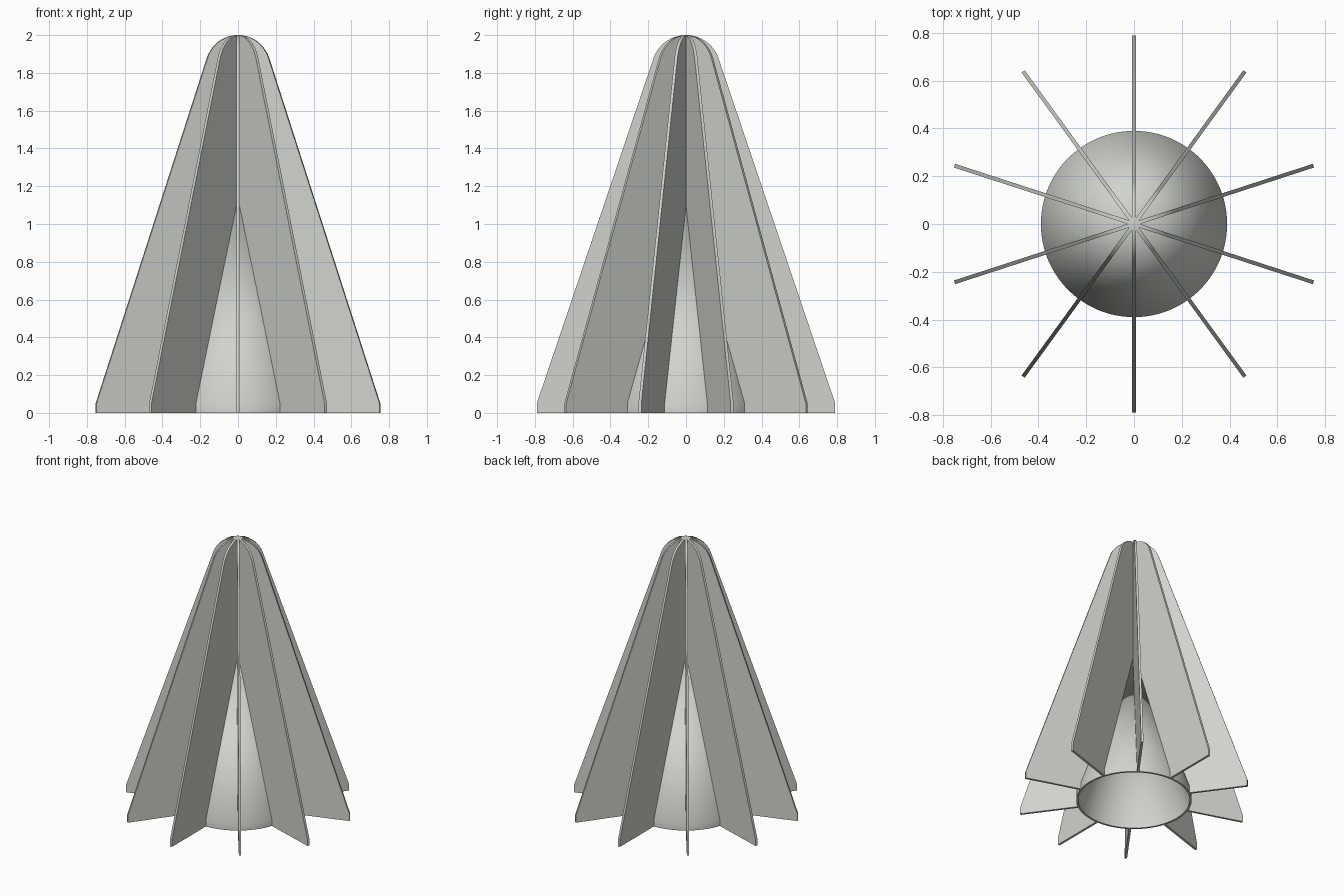
import bpy, bmesh, math
from mathutils import Matrix

if "Cube" in bpy.data.objects:
    bpy.data.objects.remove(bpy.data.objects["Cube"])

FINS = 10
FIN_T = 0.016      # fin thickness
FIN_R = 0.79       # outer radius of the fins
BAND = 0.05        # height of the upright foot band
CONE_R, CONE_H = 0.39, 1.17
WALL = 0.014
DOME = 0.182       # radius of the rounded fin tops

grey = bpy.data.materials.new("light_grey")
grey.diffuse_color = (0.64, 0.64, 0.61, 1)
grey.use_nodes = True
grey.node_tree.nodes["Principled BSDF"].inputs["Base Color"].default_value = grey.diffuse_color


def finish(bm, name):
    bmesh.ops.recalc_face_normals(bm, faces=bm.faces)
    mesh = bpy.data.meshes.new(name)
    bm.to_mesh(mesh)
    bm.free()
    mesh.materials.append(grey)
    obj = bpy.data.objects.new(name, mesh)
    bpy.context.collection.objects.link(obj)
    bpy.context.view_layer.objects.active = obj
    obj.select_set(True)
    bpy.ops.object.shade_smooth_by_angle(angle=math.radians(30))
    obj.select_set(False)
    return obj


# Hollow cone with a short upright band at its foot
bm = bmesh.new()
profile = [(0, CONE_H), (CONE_R, BAND), (CONE_R, 0),
           (CONE_R - WALL, 0), (CONE_R - WALL, BAND), (0, CONE_H - 0.045)]
verts = [bm.verts.new((r, 0, z)) for r, z in profile]
edges = [bm.edges.new(pair) for pair in zip(verts, verts[1:])]
bmesh.ops.spin(bm, geom=verts + edges, cent=(0, 0, 0), axis=(0, 0, 1),
               angle=math.tau, steps=96)
bmesh.ops.remove_doubles(bm, verts=bm.verts, dist=1e-4)
finish(bm, "hollow_cone")

# Fin outline: inner edge buried in the cone wall, sloping outer edge, round top
tilt = math.atan(0.337)
outline = [(0, CONE_H - 0.02), (CONE_R - WALL / 2, BAND), (CONE_R - WALL / 2, 0),
           (FIN_R, 0), (FIN_R, BAND)]
for i in range(17):
    a = tilt + (math.pi / 2 - tilt) * i / 16
    outline.append((DOME * math.cos(a), 2 - DOME + DOME * math.sin(a)))

# Radial fins, evenly spaced around the cone
for k in range(FINS):
    bm = bmesh.new()
    face = bm.faces.new([bm.verts.new((r, -FIN_T / 2, z)) for r, z in outline])
    new = bmesh.ops.extrude_face_region(bm, geom=[face])["geom"]
    bmesh.ops.translate(bm, vec=(0, FIN_T, 0),
                        verts=[v for v in new if isinstance(v, bmesh.types.BMVert)])
    turn = Matrix.Rotation(math.pi / 2 + math.tau * k / FINS, 4, 'Z')
    bmesh.ops.transform(bm, matrix=turn, verts=bm.verts)
    finish(bm, f"fin_{k + 1}")
